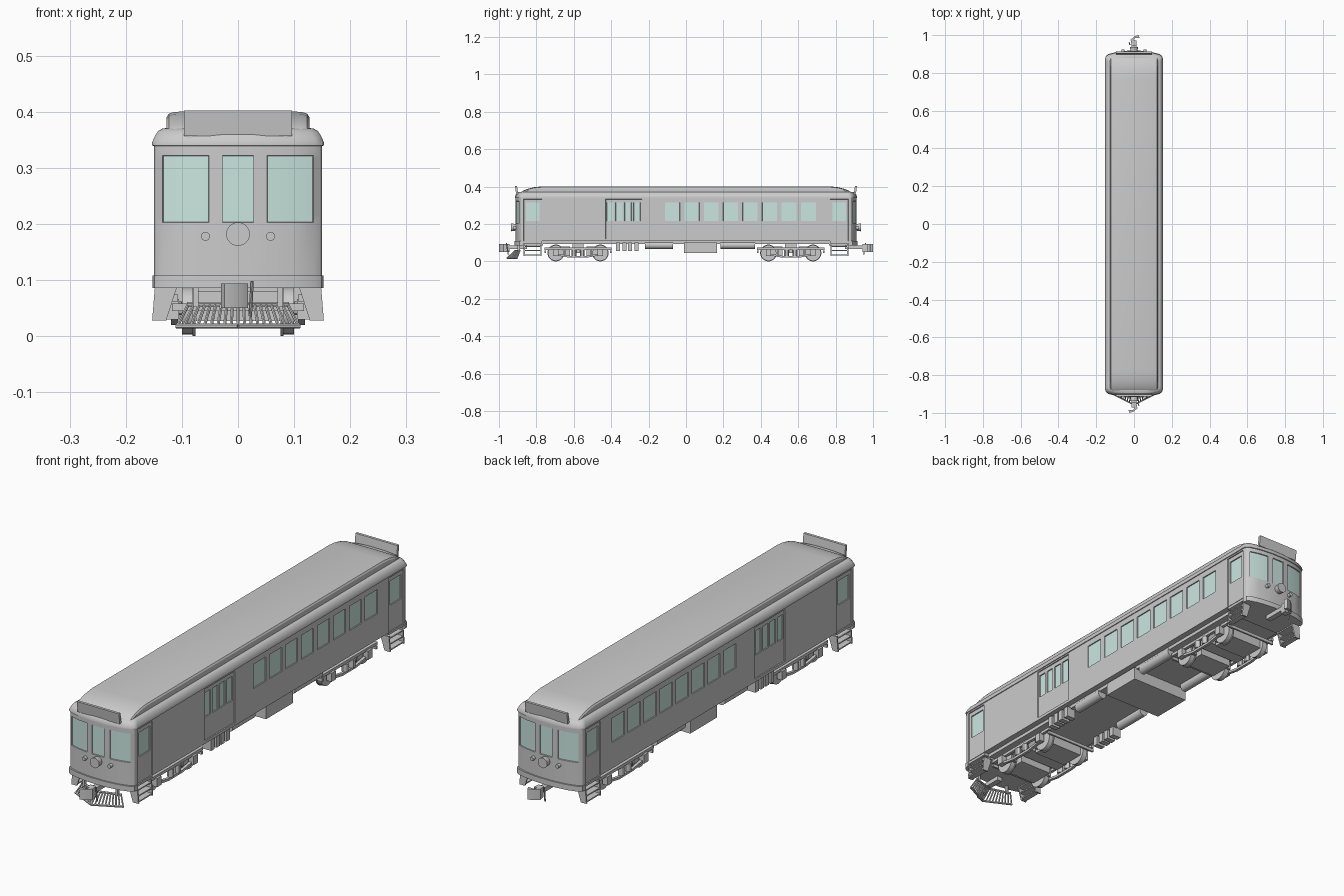
import bpy, bmesh, math
from mathutils import Vector

if "Cube" in bpy.data.objects:
    bpy.data.objects.remove(bpy.data.objects["Cube"])


def material(name, rgb):
    m = bpy.data.materials.new(name)
    m.diffuse_color = (*rgb, 1)
    m.use_nodes = True
    m.node_tree.nodes["Principled BSDF"].inputs["Base Color"].default_value = m.diffuse_color
    return m


GREY = material("body grey", (0.6, 0.6, 0.6))
GLASS = material("window glass", (0.66, 0.88, 0.82))


def finish(name, bm):
    me = bpy.data.meshes.new(name)
    bm.to_mesh(me)
    bm.free()
    me.materials.append(GREY)
    me.materials.append(GLASS)
    ob = bpy.data.objects.new(name, me)
    bpy.context.collection.objects.link(ob)
    return ob


def loft_bm(rings):
    """Closed rings of 3D points joined by quads, capped at both ends."""
    bm = bmesh.new()
    vs = [[bm.verts.new(p) for p in r] for r in rings]
    n = len(rings[0])
    for a, b in zip(vs, vs[1:]):
        for i in range(n):
            j = (i + 1) % n
            bm.faces.new((a[i], a[j], b[j], b[i]))
    bm.faces.new(vs[0][::-1])
    bm.faces.new(vs[-1])
    bmesh.ops.recalc_face_normals(bm, faces=bm.faces)
    return bm


def loft(name, rings):
    return finish(name, loft_bm(rings))


def box(name, x0, x1, y0, y1, z0, z1):
    return loft(name, [[(x0, y0, z), (x1, y0, z), (x1, y1, z), (x0, y1, z)] for z in (z0, z1)])


def rod(name, a, b, r, n=16, r2=None):
    a, b = Vector(a), Vector(b)
    bm = bmesh.new()
    bmesh.ops.create_cone(bm, cap_ends=True, segments=n, radius1=r,
                          radius2=r if r2 is None else r2, depth=(b - a).length)
    q = Vector((0, 0, 1)).rotation_difference(b - a)
    for v in bm.verts:
        v.co = q @ v.co + (a + b) / 2
    return finish(name, bm)


# Window and door spans along the sides
side_windows = [(-0.113 + 0.104 * i, -0.033 + 0.104 * i) for i in range(8)]
cargo_windows = [(-0.424 + 0.048 * i, -0.388 + 0.048 * i) for i in range(4)]
porch_windows = [(-0.855, -0.782), (0.782, 0.855)]
windows = side_windows + cargo_windows + porch_windows
doors = [(-0.43, -0.235), (-0.868, -0.77), (0.77, 0.868)]

# Body plan outline: bowed ends and straight sides
bow = [(0.028, -0.912), (0.052, -0.91), (0.095, -0.904), (0.135, -0.893), (0.147, -0.883)]
ys = sorted({y for span in windows + doors for y in span} | {-0.874, 0.874})
right = bow + [(0.15, y) for y in ys] + [(x, -y) for x, y in bow[::-1]]
outline = right + [(-x, y) for x, y in right[::-1]]


def ring(z, o=0):
    return [(x * (1 + o / 0.15), y * (1 + o / 0.9), z) for x, y in outline]


# Body shell with recessed doors and windows
bm = loft_bm([ring(z) for z in (0.108, 0.12, 0.203, 0.215, 0.315, 0.322, 0.333, 0.345)])
bm.normal_update()
glass, door_faces = [], []
for f in bm.faces:
    c = f.calc_center_median()
    if abs(f.normal.z) > 0.5:
        continue
    x = abs(c.x)
    if abs(c.y) > 0.88:
        if 0.203 < c.z < 0.322 and (x < 0.028 or 0.052 < x < 0.135):
            glass.append(f)
    elif x > 0.149:
        if 0.215 < c.z < 0.315 and any(a < c.y < b for a, b in windows):
            glass.append(f)
        low = 0.12 if abs(c.y) < 0.6 else 0.1
        if low < c.z < 0.333 and any(a < c.y < b for a, b in doors):
            door_faces.append(f)
bmesh.ops.inset_region(bm, faces=door_faces, thickness=0.001, depth=-0.004, use_even_offset=True)
bm.normal_update()
bmesh.ops.inset_region(bm, faces=glass, thickness=0.0008, depth=-0.004, use_even_offset=True)
for f in glass:
    f.material_index = 1
finish("body", bm)

# Lower roof with rounded eaves
loft("lower_roof", [ring(z, o) for z, o in
     ((0.339, 0.001), (0.34, 0.003), (0.346, 0.003), (0.357, -0.002), (0.366, -0.008), (0.37, -0.015), (0.372, -0.03))])


# Raised upper roof, curving down at both ends
def roof_section(y, h):
    half = [(0.127, 0.34), (0.127, h - 0.01), (0.123, h - 0.004), (0.112, h - 0.001)]
    pts = half + [(0, h)] + [(-x, z) for x, z in half[::-1]]
    return [(x, y, z) for x, z in pts]


ends = [(0.897, 0.355), (0.885, 0.369), (0.865, 0.381), (0.84, 0.39), (0.81, 0.397), (0.77, 0.401)]
loft("upper_roof", [roof_section(-y, h) for y, h in ends] + [roof_section(y, h) for y, h in ends[::-1]])

for s in (-1, 1):
    # End platform, its bumper band and roof sign
    half = [(x * 1.015, y - 0.006) for x, y in bow] + [(0.152, -0.87), (0.12, -0.87), (0.12, -0.765)]
    plan = half + [(-x, y) for x, y in half[::-1]]
    loft("end_platform", [[(x, -s * y, z) for x, y in plan] for z in (0.086, 0.108)])
    loft("roof_sign", [[(x, s * (y + t), z) for y, z in
         ((0.897, 0.357), (0.908, 0.357), (0.914, 0.402), (0.903, 0.402))]
         for x, t in ((-0.096, 0), (0.096, 0))])
    for x in (-0.085, 0.085):
        box("sign_bracket", x - 0.003, x + 0.003, s * 0.88, s * 0.905, 0.35, 0.362)

    # Lamps
    rod("headlight", (0, s * 0.905, 0.182), (0, s * 0.936, 0.182), 0.017, 24, 0.021)
    for x in (-0.058, 0.058):
        rod("marker_lamp", (x, s * 0.9, 0.178), (x, s * 0.924, 0.178), 0.008, 16)

    # Coupler, turned half round at the other end
    box("coupler_shank", -0.012, 0.012, s * 0.85, s * 0.965, 0.066, 0.084)
    loft("coupler_head", [[(-s * x * -1, s * y, z) for x, y in
         ((-0.012, 0.945), (0.012, 0.945), (0.014, 0.972), (-0.004, 0.972), (0.004, 0.985), (0.03, 0.985), (0.024, 1.0),
          (0.0, 0.992), (-0.018, 0.975))] for z in (0.05, 0.094)])
    rod("coupler_lever", (-s * 0.022, s * 0.95, 0.036), (-s * 0.025, s * 0.96, 0.098), 0.003, 8)

    for sx in (-1, 1):
        # Boarding steps
        cheek = ((0.153, 0.028), (0.128, 0.028), (0.108, 0.09), (0.148, 0.09))
        for y in (0.772, 0.862):
            loft("step_side", [[(sx * x, s * yy, z) for x, z in cheek] for yy in (y, y + 0.006)])
        for x0, x1, z in ((0.127, 0.152, 0.032), (0.12, 0.15, 0.055), (0.112, 0.148, 0.078)):
            box("step_tread", sx * x0, sx * x1, s * 0.775, s * 0.866, z, z + 0.005)
        box("step_header", sx * 0.125, sx * 0.148, s * 0.77, s * 0.87, 0.097, 0.109)

# Slatted pilot at the front, pointed in the middle
def pilot_low(x):
    return Vector((x, -0.957 + 0.5 * abs(x), 0.018))


def pilot_top(x):
    return Vector((x * 0.82, -0.915 + 0.25 * abs(x), 0.057))


for i in range(19):
    x = -0.108 + 0.012 * i
    rod("pilot_bar", pilot_low(x), pilot_top(x), 0.003, 6)
for sx in (-1, 1):
    rod("pilot_rail", pilot_low(0), pilot_low(sx * 0.11), 0.0045, 6)
    rod("pilot_rail", pilot_top(0), pilot_top(sx * 0.11), 0.0045, 6)
    box("pilot_hanger", sx * 0.07, sx * 0.08, -0.9, -0.888, 0.052, 0.09)

# Underframe and equipment
box("underframe", -0.125, 0.125, -0.77, 0.77, 0.094, 0.11)
box("equipment_box", -0.135, 0.135, -0.01, 0.165, 0.045, 0.1)
for sx in (-1, 1):
    for y0, y1 in ((-0.22, -0.07), (0.185, 0.37)):
        rod("air_tank", (sx * 0.11, y0, 0.087), (sx * 0.11, y1, 0.087), 0.02, 20)
    for y in (-0.365, -0.33, -0.3, -0.265):
        box("small_box", sx * 0.1, sx * 0.14, y - 0.01, y + 0.012, 0.055, 0.1)

# Trucks
for cy in (-0.577, 0.56):
    box("truck_bolster", -0.1, 0.1, cy - 0.03, cy + 0.03, 0.045, 0.095)
    for s in (-1, 1):
        ay = cy + s * 0.119
        rod("axle", (-0.115, ay, 0.045), (0.115, ay, 0.045), 0.008, 10)
        box("motor", -0.075, 0.075, ay - s * 0.075, ay + s * 0.03, 0.027, 0.08)
        box("truck_end_beam", -0.118, 0.118, cy + s * 0.172, cy + s * 0.18, 0.045, 0.058)
        for sx in (-1, 1):
            rod("wheel", (sx * 0.08, ay, 0.045), (sx * 0.1, ay, 0.045), 0.042, 28)
            rod("wheel_flange", (sx * 0.076, ay, 0.045), (sx * 0.081, ay, 0.045), 0.045, 28)
            box("journal_box", sx * 0.105, sx * 0.128, ay - 0.014, ay + 0.014, 0.03, 0.066)
            rod("truck_spring", (sx * 0.112, cy + s * 0.022, 0.03), (sx * 0.112, cy + s * 0.022, 0.062), 0.013, 12)
            box("brake_shoe", sx * 0.083, sx * 0.097, cy + s * 0.065, cy + s * 0.074, 0.03, 0.065)
    for sx in (-1, 1):
        box("truck_top_bar", sx * 0.107, sx * 0.119, cy - 0.18, cy + 0.18, 0.062, 0.074)
        frame = ((-0.105, 0.03), (-0.045, 0.02), (0.045, 0.02), (0.105, 0.03),
                 (0.105, 0.04), (0.045, 0.03), (-0.045, 0.03), (-0.105, 0.04))
        loft("truck_lower_bar", [[(sx * x, cy + y, z) for y, z in frame] for x in (0.107, 0.119)])

# Smooth shading with sharp edges kept
bpy.ops.object.select_all(action='SELECT')
bpy.context.view_layer.objects.active = bpy.data.objects["body"]
bpy.ops.object.shade_smooth_by_angle(angle=math.radians(30))
